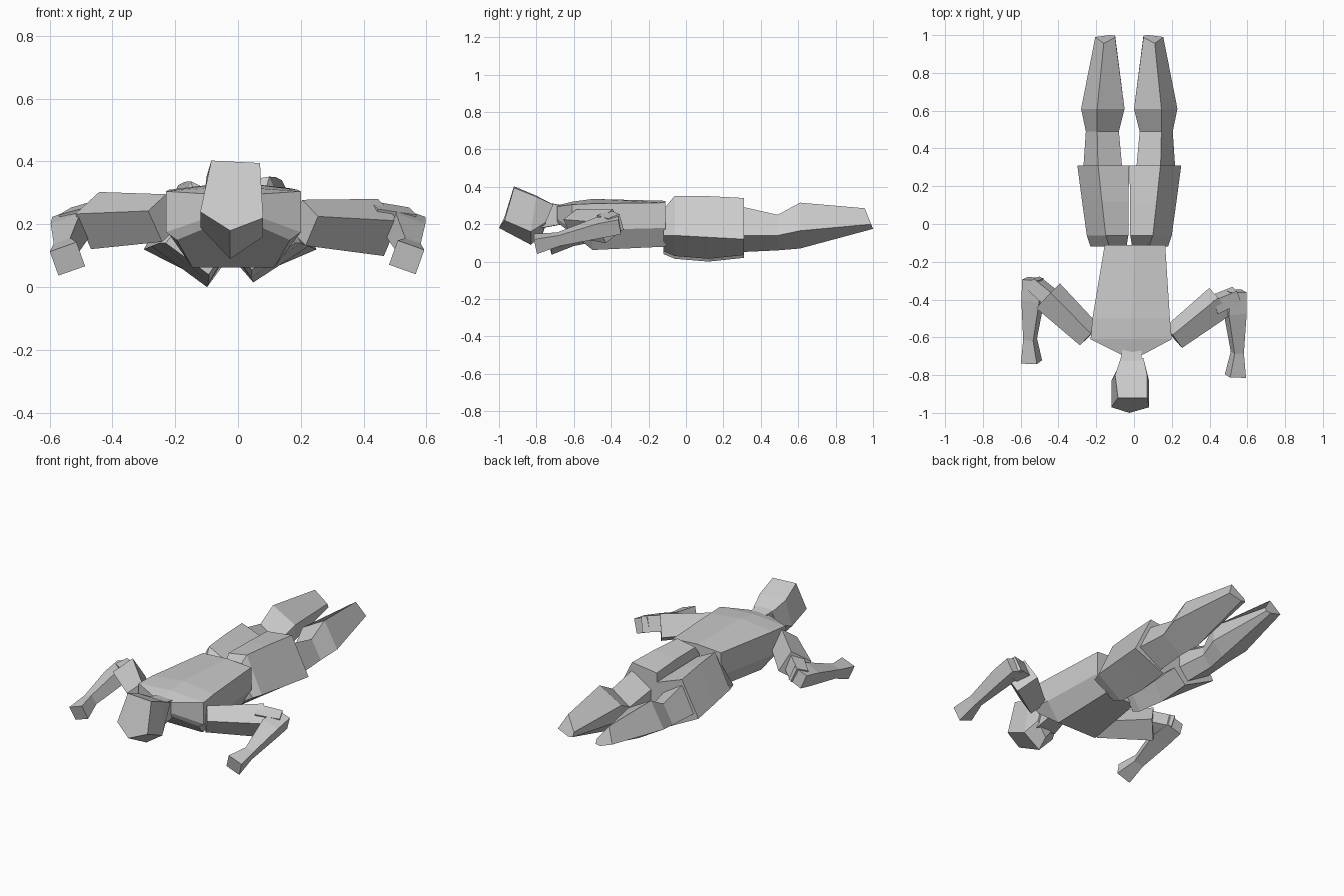
import bpy
import bmesh
from math import radians
from mathutils import Matrix, Vector

# Remove the default cube only
default_cube = bpy.data.objects.get("Cube")
if default_cube:
    bpy.data.objects.remove(default_cube, do_unlink=True)

# One plain clay colour for the whole figure
clay = bpy.data.materials.new("clay_grey")
clay.use_nodes = True
clay_colour = (0.6, 0.6, 0.6, 1)
clay.diffuse_color = clay_colour
clay.node_tree.nodes["Principled BSDF"].inputs["Base Color"].default_value = clay_colour


def loft(name, rings):
    """Skin a chain of matching rings and cap both ends."""
    bm = bmesh.new()
    loops = [[bm.verts.new(point) for point in ring] for ring in rings]
    count = len(loops[0])
    for first, second in zip(loops, loops[1:]):
        for i in range(count):
            j = (i + 1) % count
            bm.faces.new((first[i], first[j], second[j], second[i]))
    bm.faces.new(loops[0][::-1])
    bm.faces.new(loops[-1])
    bmesh.ops.recalc_face_normals(bm, faces=bm.faces)
    mesh = bpy.data.meshes.new(name)
    bm.to_mesh(mesh)
    bm.free()
    mesh.materials.append(clay)
    part = bpy.data.objects.new(name, mesh)
    bpy.context.scene.collection.objects.link(part)
    return part


def limb(name, stations, roll=0):
    """Four-sided limb through stations of (x, y, z, half width, half height)."""
    centres = [Vector(s[:3]) for s in stations]
    rings = []
    for i, (x, y, z, wide, tall) in enumerate(stations):
        before = centres[max(i - 1, 0)]
        after = centres[min(i + 1, len(centres) - 1)]
        along = (after - before).normalized()
        side = along.cross(Vector((0, 0, 1))).normalized()
        up = side.cross(along)
        # A positive roll lifts the side direction
        turn = Matrix.Rotation(radians(-roll), 3, along)
        side, up = turn @ side, turn @ up
        rings.append([centres[i] + side * wide * a + up * tall * b
                      for a, b in ((-1, -1), (1, -1), (1, 1), (-1, 1))])
    return loft(name, rings)


def leg_ring(sign, sink, drop, y, inner, outer, ridge, top, edge, bottom, lean=0):
    """Five-sided leg section, ridged on top and keeled near the inside."""
    middle = -0.025
    keel = inner * 0.72 + outer * 0.28
    outline = ((inner, top - sink - drop), (ridge, top - sink), (outer, edge),
               (keel, bottom - sink), (inner, edge - 0.02))
    return [(middle + sign * (x - middle), y + lean * (edge - z), z) for x, z in outline]


# Torso: ridged back, straight flanks, sloping keel-like chest
def torso_ring(y, half, top, shoulder, flank, belly, bottom, shift=0):
    outline = ((-half, shoulder), (0, top), (half, shoulder), (half, flank),
               (belly, bottom), (-belly, bottom), (-half, flank))
    return [(x + shift, y, z) for x, z in outline]


loft("torso", [
    torso_ring(-0.69, 0.06, 0.3, 0.295, 0.23, 0.04, 0.21, -0.01),
    torso_ring(-0.61, 0.215, 0.32, 0.305, 0.175, 0.18, 0.15, -0.015),
    torso_ring(-0.5, 0.205, 0.335, 0.31, 0.17, 0.13, 0.062, -0.015),
    torso_ring(-0.11, 0.16, 0.325, 0.315, 0.18, 0.1, 0.08, 0.005),
])

# Neck and head, tipped so the crown points forward
limb("neck", [(-0.01, -0.66, 0.25, 0.05, 0.05), (-0.02, -0.77, 0.25, 0.06, 0.07)])
loft("head", [
    [(-0.07, -0.71, 0.305), (0.05, -0.71, 0.305), (0.05, -0.75, 0.21),
     (-0.02, -0.77, 0.14), (-0.08, -0.75, 0.22)],
    [(-0.1, -0.8, 0.352), (0.07, -0.8, 0.347), (0.08, -0.83, 0.16),
     (-0.025, -0.83, 0.09), (-0.12, -0.83, 0.19)],
    [(-0.085, -0.92, 0.403), (0.07, -0.92, 0.395), (0.08, -0.97, 0.22),
     (-0.025, -1, 0.18), (-0.12, -0.97, 0.24)],
])

# Arms: thick upper arm, elbow cap, tapering forearm and blocky hand
arms = {
    "left": dict(
        sign=1,
        upper=[(0.21, -0.6, 0.205, 0.05, 0.055), (0.455, -0.41, 0.19, 0.066, 0.066)],
        elbow=[(0.42, -0.43, 0.22, 0.04, 0.045), (0.545, -0.375, 0.2, 0.035, 0.045)],
        fore=[(0.54, -0.355, 0.2, 0.045, 0.042), (0.535, -0.47, 0.18, 0.05, 0.042),
              (0.547, -0.68, 0.12, 0.026, 0.03), (0.537, -0.805, 0.095, 0.045, 0.042)]),
    "right": dict(
        sign=-1,
        upper=[(-0.235, -0.59, 0.22, 0.05, 0.058), (-0.455, -0.38, 0.212, 0.066, 0.066)],
        elbow=[(-0.43, -0.4, 0.23, 0.04, 0.045), (-0.535, -0.31, 0.2, 0.035, 0.045)],
        fore=[(-0.535, -0.29, 0.2, 0.045, 0.042), (-0.535, -0.4, 0.18, 0.05, 0.042),
              (-0.55, -0.61, 0.12, 0.028, 0.03), (-0.543, -0.73, 0.09, 0.045, 0.042)]),
}
for side, arm in arms.items():
    sign = arm["sign"]
    limb(side + "_upper_arm", arm["upper"], -32 * sign)
    limb(side + "_elbow", arm["elbow"], -20 * sign)
    limb(side + "_forearm_and_hand", arm["fore"], 20 * sign)

# Legs: broad thighs meeting at the hips, pinched knees, tapering shins
thigh = ((-0.12, -0.01, 0.18, 0.08, 0.28, 0.14, 0.055),
         (-0.06, -0.02, 0.2, 0.1, 0.352, 0.14, 0.03),
         (0.12, -0.02, 0.225, 0.12, 0.35, 0.13, 0.015),
         (0.31, -0.025, 0.25, 0.14, 0.34, 0.12, 0.035))
shin = ((0.27, 0.01, 0.22, 0.14, 0.3, 0.14, 0.05),
        (0.49, 0.03, 0.205, 0.145, 0.25, 0.14, 0.06),
        (0.61, 0.0, 0.23, 0.145, 0.315, 0.165, 0.07),
        (0.99, 0.05, 0.155, 0.11, 0.285, 0.2, 0.175, 0.4))
for side, sign, sink, drop in (("left", 1, 0, 0.02), ("right", -1, 0.015, 0.06)):
    loft(side + "_thigh", [leg_ring(sign, sink, drop, *row) for row in thigh])
    loft(side + "_shin", [leg_ring(sign, 0, 0.08, *row) for row in shin])
